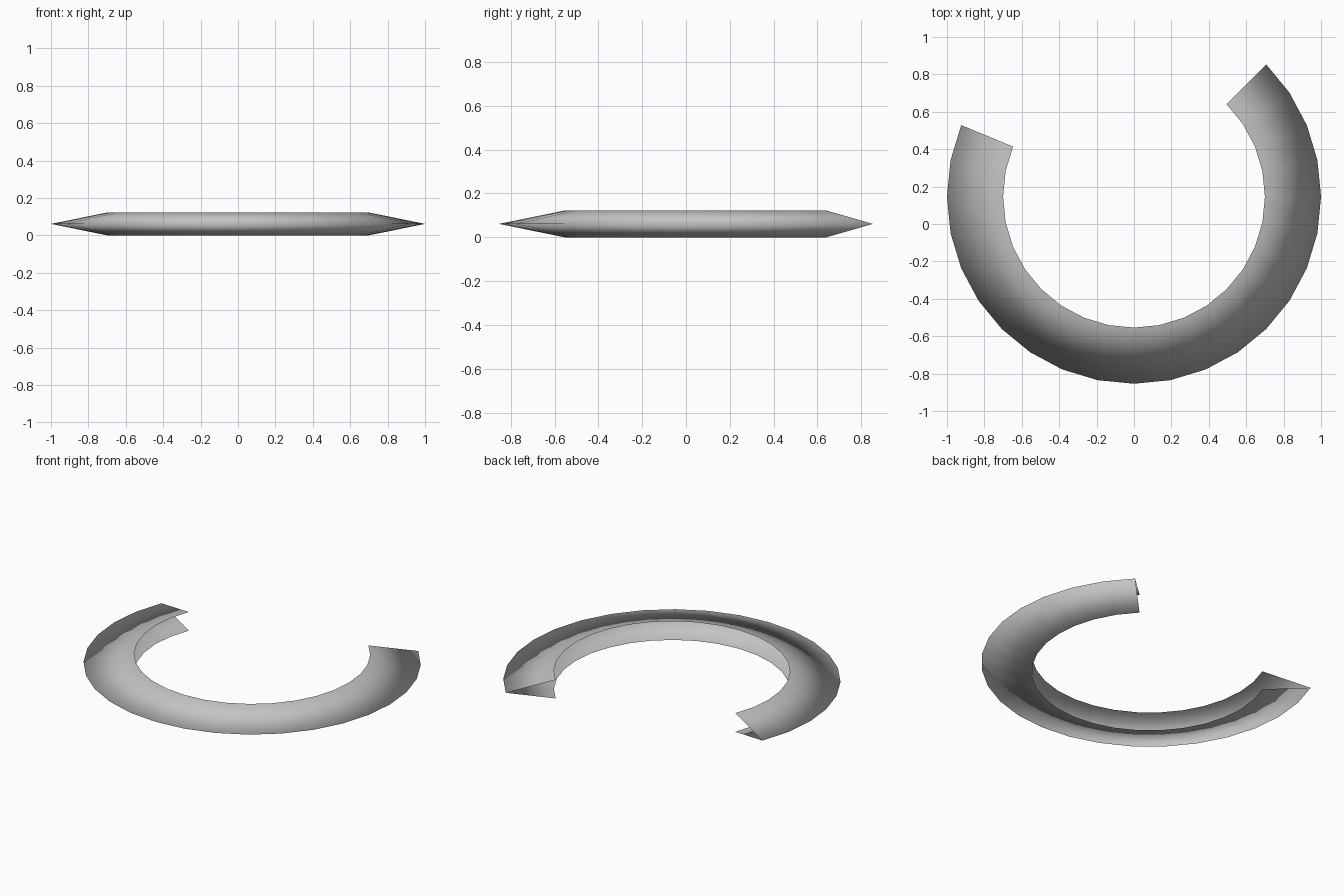
import bpy
import bmesh
from math import radians, cos, sin
from mathutils import Vector

cube = bpy.data.objects.get("Cube")
if cube:
    bpy.data.objects.remove(cube, do_unlink=True)

INNER, OUTER, HEIGHT = 0.70, 1.0, 0.122
START, SWEEP, STEPS = 157.5, 247.5, 22
CENTRE = Vector((0, 0.146, 0))

# Plain grey material
grey = bpy.data.materials.new("grey")
grey.use_nodes = True
colour = (0.55, 0.55, 0.55, 1)
grey.diffuse_color = colour
grey.node_tree.nodes["Principled BSDF"].inputs["Base Color"].default_value = colour

# V-shaped profile, open towards the centre, placed at the first end
bm = bmesh.new()
a = radians(START)
direction = Vector((cos(a), sin(a), 0))
profile = [(INNER, 0), (OUTER, HEIGHT / 2), (INNER, HEIGHT)]
verts = [bm.verts.new(CENTRE + direction * r + Vector((0, 0, z))) for r, z in profile]
edges = [bm.edges.new(pair) for pair in zip(verts, verts[1:])]

# Sweep the profile round to make the broken ring, with open ends
bmesh.ops.spin(bm, geom=verts + edges, cent=CENTRE, axis=(0, 0, 1),
               angle=radians(SWEEP), steps=STEPS)
bmesh.ops.recalc_face_normals(bm, faces=bm.faces)

# Make the surface face outwards and shade it smooth
bm.normal_update()
top = max(bm.faces, key=lambda f: f.calc_center_median().z)
if top.normal.z < 0:
    bmesh.ops.reverse_faces(bm, faces=bm.faces)
for face in bm.faces:
    face.smooth = True

mesh = bpy.data.meshes.new("open_ring")
bm.to_mesh(mesh)
bm.free()
mesh.materials.append(grey)
ring = bpy.data.objects.new("open_ring", mesh)
bpy.context.collection.objects.link(ring)
